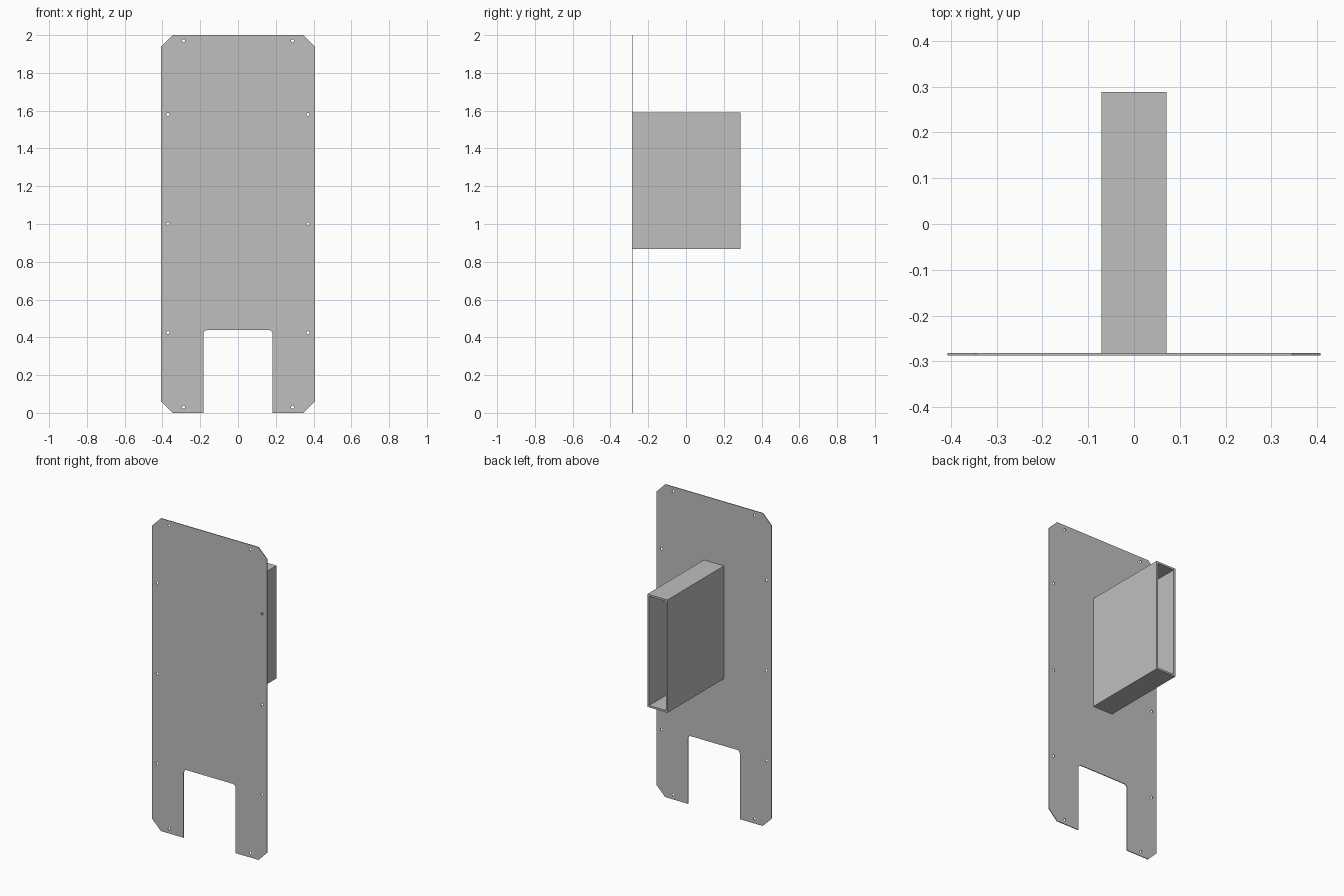
import bpy
import math

cube = bpy.data.objects.get("Cube")
if cube:
    bpy.data.objects.remove(cube, do_unlink=True)

grey = bpy.data.materials.new("plain grey")
grey.use_nodes = True
COLOUR = (0.52, 0.52, 0.52, 1.0)
grey.diffuse_color = COLOUR
grey.node_tree.nodes["Principled BSDF"].inputs["Base Color"].default_value = COLOUR


def arc(cx, cz, r, start, end, n):
    """Points on an arc, angles in degrees."""
    angles = [math.radians(start + (end - start) * i / n) for i in range(n + 1)]
    return [(cx + r * math.cos(a), cz + r * math.sin(a)) for a in angles]


def rect(w, z0, z1):
    return [(-w, z0), (w, z0), (w, z1), (-w, z1)]


def extruded_sheet(name, outlines, y0, y1):
    """Fill closed x-z outlines (inner ones become holes), extrude from y0 to y1."""
    curve = bpy.data.curves.new(name, 'CURVE')
    curve.dimensions = '2D'
    curve.fill_mode = 'BOTH'
    curve.extrude = (y1 - y0) / 2
    for pts in outlines:
        spline = curve.splines.new('POLY')
        spline.points.add(len(pts) - 1)
        for p, (x, z) in zip(spline.points, pts):
            p.co = (x, z, 0, 1)
        spline.use_cyclic_u = True
    obj = bpy.data.objects.new(name, curve)
    bpy.context.collection.objects.link(obj)
    obj.location.y = (y0 + y1) / 2
    obj.rotation_euler.x = math.pi / 2
    bpy.ops.object.select_all(action='DESELECT')
    obj.select_set(True)
    bpy.context.view_layer.objects.active = obj
    bpy.ops.object.convert(target='MESH')
    obj = bpy.context.object
    obj.data.materials.clear()
    obj.data.materials.append(grey)
    for poly in obj.data.polygons:
        poly.use_smooth = False
    return obj


# Plate dimensions
W, H, CHAMFER = 0.407, 2.0, 0.062
NOTCH_W, NOTCH_H, FILLET = 0.183, 0.438, 0.02
FRONT, BACK, PLATE_T = -0.287, 0.288, 0.005

# Right half of the plate outline, from the notch top round to the top edge
half = arc(NOTCH_W - FILLET, NOTCH_H - FILLET, FILLET, 90, 0, 6) + [
    (NOTCH_W, 0), (W - CHAMFER, 0), (W, CHAMFER),
    (W, H - CHAMFER), (W - CHAMFER, H)]
outline = half + [(-x, z) for x, z in reversed(half)]

# Screw holes along both sides
spots = [(0.288, 0.03), (0.371, 0.425), (0.371, 1.0), (0.371, 1.58), (0.288, 1.97)]
holes = [arc(s * x, z, 0.008, 0, 337.5, 15) for x, z in spots for s in (-1, 1)]

extruded_sheet("mounting_plate", [outline] + holes, FRONT, FRONT + PLATE_T)

# Rectangular tube, open at the back and closed by the plate
TUBE_W, Z0, Z1, WALL = 0.071, 0.868, 1.59, 0.012
extruded_sheet("rectangular_tube",
               [rect(TUBE_W, Z0, Z1), rect(TUBE_W - WALL, Z0 + WALL, Z1 - WALL)],
               FRONT + PLATE_T, BACK)
